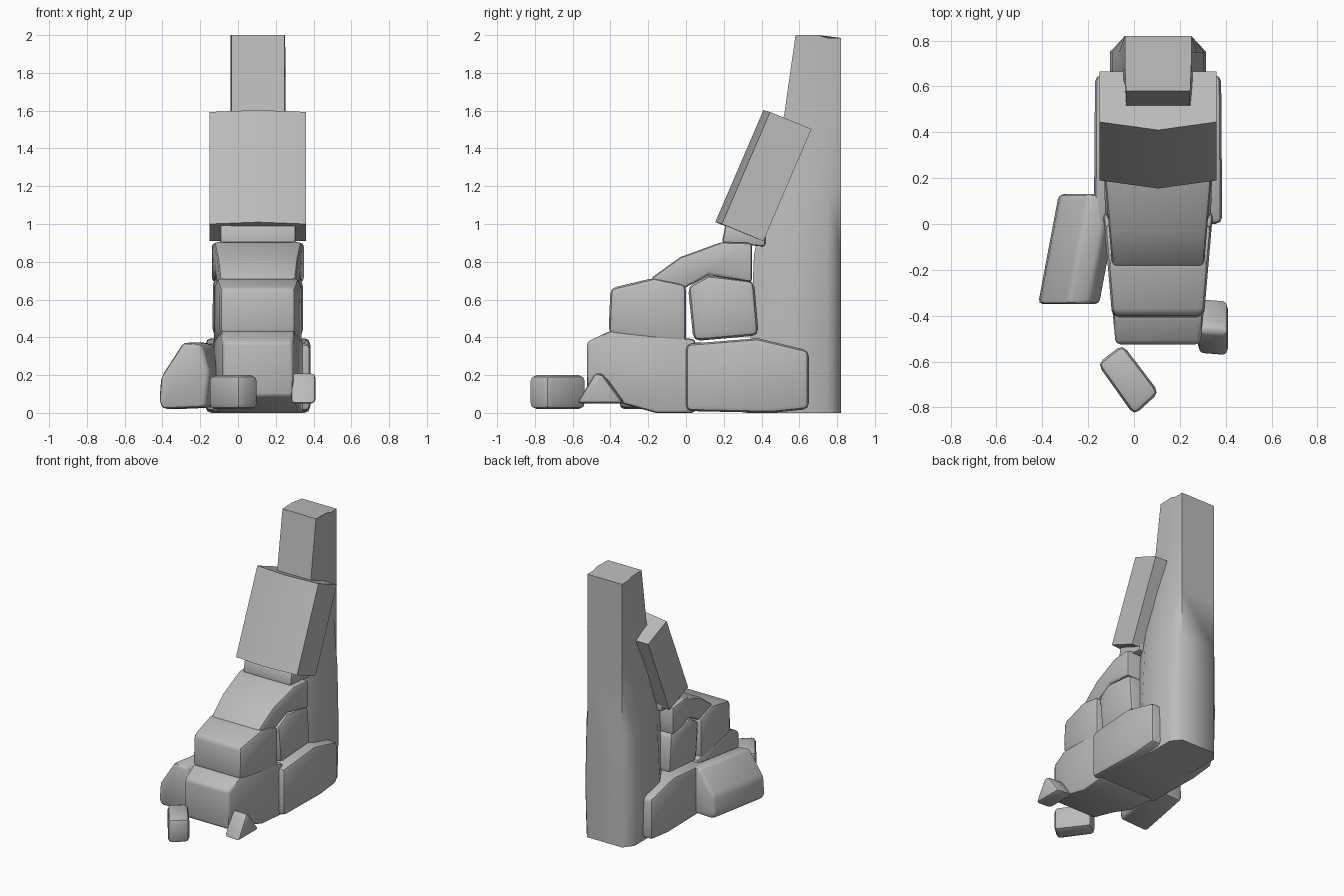
import bpy, bmesh, math
from mathutils import Vector

cube = bpy.data.objects.get("Cube")
if cube:
    bpy.data.objects.remove(cube, do_unlink=True)

stone = bpy.data.materials.new("stone grey")
stone.use_nodes = True
GREY = (0.5, 0.5, 0.5, 1)
stone.diffuse_color = GREY
stone.node_tree.nodes["Principled BSDF"].inputs["Base Color"].default_value = GREY

MID = 0.105  # x of the formation's own centre line


def finish(name, bm, bevel, angle=40):
    """Soften the edges and turn the bmesh into a smooth-shaded object."""
    bmesh.ops.recalc_face_normals(bm, faces=bm.faces[:])
    if bevel:
        edges = [e for e in bm.edges if len(e.link_faces) == 2 and e.calc_face_angle(0) > 0.35]
        bmesh.ops.bevel(bm, geom=edges, offset=bevel, segments=2, profile=0.5,
                        affect='EDGES', clamp_overlap=True)
    mesh = bpy.data.meshes.new(name)
    bm.to_mesh(mesh)
    bm.free()
    mesh.materials.append(stone)
    ob = bpy.data.objects.new(name, mesh)
    bpy.context.collection.objects.link(ob)
    bpy.ops.object.select_all(action='DESELECT')
    ob.select_set(True)
    bpy.context.view_layer.objects.active = ob
    bpy.ops.object.shade_smooth_by_angle(angle=math.radians(angle))
    return ob


def loft(name, rings, bevel=0.0, angle=40):
    """Skin a list of equal-length rings of points and cap both ends."""
    bm = bmesh.new()
    loops = [[bm.verts.new(p) for p in ring] for ring in rings]
    for a, b in zip(loops, loops[1:]):
        for i in range(len(a)):
            j = (i + 1) % len(a)
            bm.faces.new((a[i], a[j], b[j], b[i]))
    bm.faces.new(loops[0][::-1])
    bm.faces.new(loops[-1])
    return finish(name, bm, bevel, angle)


def block(name, profile, front, back, bevel):
    """Side profile (y, z) widened in x, tapering from front to back."""
    ys = [p[0] for p in profile]
    y0, span = min(ys), max(ys) - min(ys)
    rings = []
    for side in (-1, 1):
        rings.append([(MID + side * (front + (back - front) * (y - y0) / span), y, z)
                      for y, z in profile])
    return loft(name, rings, bevel)


# Tall back column: sections of height, front y, half width
column = []
for z, yf, w in ((0, 0.32, 0.2), (0.36, 0.34, 0.21), (0.84, 0.36, 0.2),
                 (1.2, 0.44, 0.17), (1.58, 0.52, 0.146), (2, 0.58, 0.145)):
    half = [(0.145, 0.82), (w, 0.75), (w, yf + 0.12), (0.14, yf)]
    outline = half + [(-x, y) for x, y in half[::-1]]
    column.append([(MID + x, y, z - (0.015 if z == 2 and y > 0.7 else 0))
                   for x, y in outline])
loft("back_column", column, angle=60)

# Leaning slab with a shallow ridge down its front
low = [(-0.255, 0.19, 1.0), (0, 0.155, 1.01), (0.255, 0.19, 1.0),
       (0.255, 0.41, 0.91), (-0.255, 0.41, 0.91)]
slab = [[(MID + x, y + dy, z + dz) for x, y, z in low]
        for dy, dz in ((0, 0), (0.255, 0.593))]
loft("leaning_slab", slab, angle=25)

# Stacked boulders stepping down to the front
block("neck_rock", [(0.19, 0.9), (0.21, 1.0), (0.42, 0.98), (0.42, 0.88)], 0.2, 0.2, 0.015)
block("upper_rock", [(-0.19, 0.71), (-0.03, 0.825), (0.19, 0.905), (0.35, 0.9),
                     (0.35, 0.69), (0.12, 0.73), (-0.01, 0.66), (-0.14, 0.62)],
      0.2, 0.245, 0.02)
block("middle_side_rock", [(0.01, 0.67), (0.12, 0.73), (0.36, 0.7), (0.385, 0.41),
                           (0.04, 0.38)], 0.23, 0.24, 0.035)
block("front_middle_rock", [(-0.4, 0.66), (-0.17, 0.715), (0.0, 0.68), (0.0, 0.36),
                            (-0.41, 0.42)], 0.2, 0.235, 0.03)
block("front_lower_rock", [(-0.525, 0.375), (-0.4, 0.435), (0.05, 0.39), (0.05, 0),
                           (-0.16, 0), (-0.34, 0.05), (-0.525, 0.085)], 0.185, 0.24, 0.02)
block("base_rock", [(0.0, 0.365), (0.38, 0.395), (0.65, 0.33), (0.65, 0.02),
                    (0.45, 0.0), (0.0, 0.01)], 0.28, 0.275, 0.03)


def prism(name, profile, start, end, shrink, bevel):
    """Cross-section (x, z) swept between two ground points."""
    rings = []
    for (cx, cy), s in ((start, shrink), (end, 1)):
        rings.append([(cx + x * s, cy, z) for x, z in profile])
    return loft(name, rings, bevel)


# Loose stones around the foot
prism("large_loose_stone", [(-0.11, 0.02), (0.12, 0.03), (0.14, 0.22), (0.1, 0.36),
                            (0.0, 0.375), (-0.12, 0.19), (-0.13, 0.06)],
      (-0.29, -0.35), (-0.2, 0.13), 1, 0.06)

corners = [(-0.16, -0.61), (-0.05, -0.525), (0.11, -0.735), (0.0, -0.835)]
loft("front_loose_stone", [[(x, y, z) for x, y in corners] for z in (0.02, 0.2)], 0.03)

wedge = [(-0.57, 0.05), (-0.47, 0.215), (-0.43, 0.2), (-0.32, 0.05)]
loft("small_loose_stone", [[(x, y + dy, z) for y, z in wedge]
                           for x, dy in ((0.28, 0.0), (0.41, -0.01))], 0.025)
